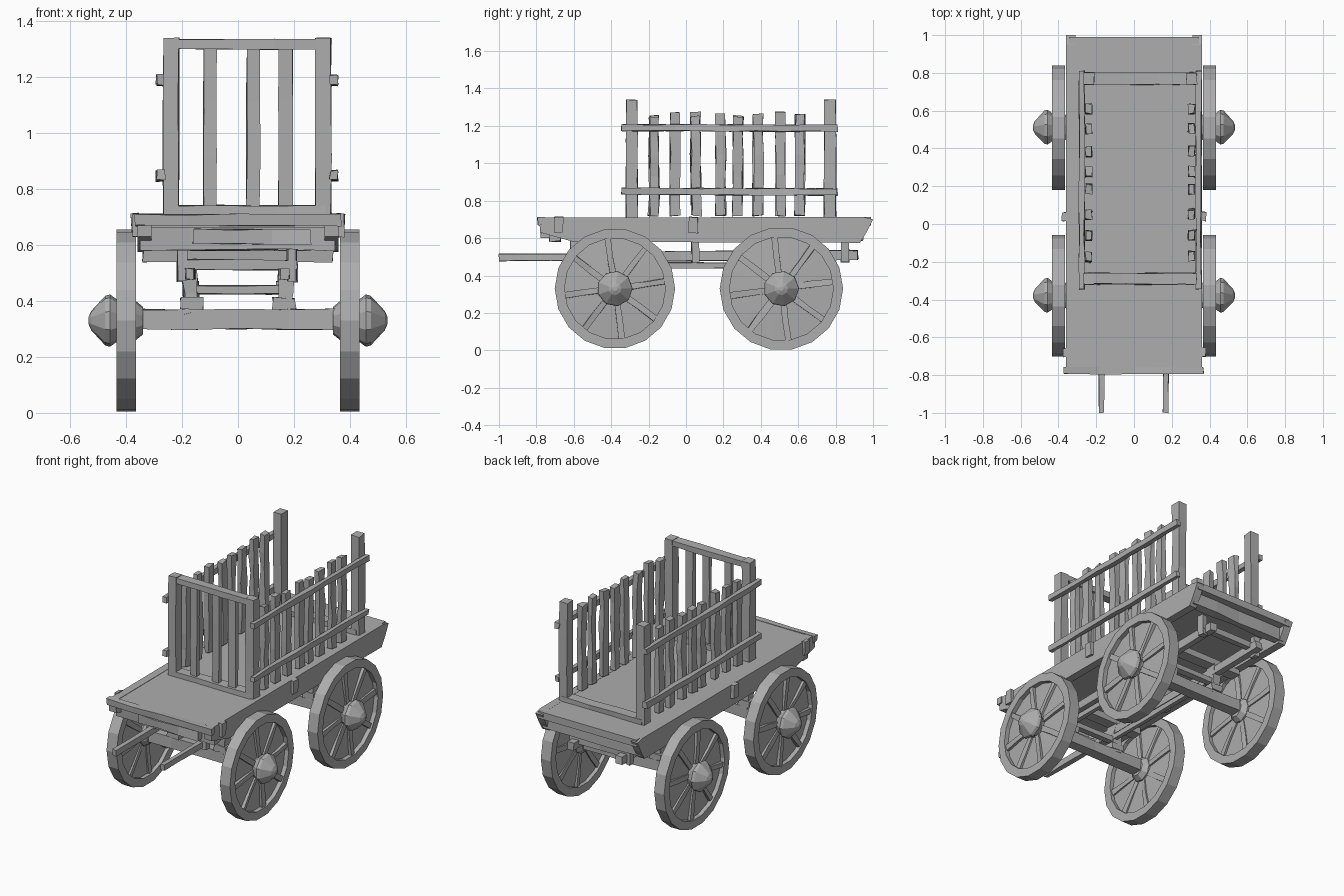
import bpy, bmesh, math, random
from mathutils import Vector

random.seed(4)
cube = bpy.data.objects.get("Cube")
if cube:
    bpy.data.objects.remove(cube, do_unlink=True)

# One plain weathered grey for the whole cart
grey = bpy.data.materials.new("weathered grey")
grey.use_nodes = True
colour = (0.42, 0.42, 0.42, 1)
grey.diffuse_color = colour
bsdf = next(n for n in grey.node_tree.nodes if n.type == 'BSDF_PRINCIPLED')
bsdf.inputs["Base Color"].default_value = colour
bsdf.inputs["Roughness"].default_value = 0.8


def finish(name, bm):
    bmesh.ops.remove_doubles(bm, verts=bm.verts, dist=1e-5)
    bmesh.ops.recalc_face_normals(bm, faces=bm.faces)
    mesh = bpy.data.meshes.new(name)
    bm.to_mesh(mesh)
    bm.free()
    mesh.materials.append(grey)
    obj = bpy.data.objects.new(name, mesh)
    bpy.context.collection.objects.link(obj)
    return obj


def loft(bm, rings, closed=False):
    """Skin a list of point rings, capping the ends unless closed."""
    vs = [[bm.verts.new(p) for p in ring] for ring in rings]
    n = len(vs[0])
    pairs = list(zip(vs, vs[1:])) + ([(vs[-1], vs[0])] if closed else [])
    for a, b in pairs:
        for i in range(n):
            j = (i + 1) % n
            bm.faces.new((a[i], a[j], b[j], b[i]))
    if not closed:
        bm.faces.new(vs[0])
        bm.faces.new(vs[-1])


def beam(name, start, end, width, depth, rough=0.0, cuts=1, side=(1, 0, 0)):
    """Timber from start to end; depth lies along 'side', width across it."""
    start, end = Vector(start), Vector(end)
    along = (end - start).normalized()
    v = along.cross(Vector(side)).normalized()
    u = v.cross(along).normalized()
    rings = []
    for k in range(cuts + 1):
        c = start.lerp(end, k / cuts)
        rings.append([c + u * (su * depth / 2 + random.uniform(-rough, rough))
                      + v * (sv * width / 2 + random.uniform(-rough, rough))
                      + along * random.uniform(-rough, rough)
                      for su, sv in ((-1, -1), (1, -1), (1, 1), (-1, 1))])
    bm = bmesh.new()
    loft(bm, rings)
    return finish(name, bm)


def lathe(name, profile, centre, flip, sides, closed=False):
    """Turn (offset, radius) pairs about an axis parallel to x."""
    x, y, z = centre
    bm = bmesh.new()
    rings = [[(x + flip * o, y + r * math.cos(2 * math.pi * i / sides),
               z + r * math.sin(2 * math.pi * i / sides)) for i in range(sides)]
             for o, r in profile]
    loft(bm, rings, closed)
    return finish(name, bm)


def wheel(label, flip, y, radius):
    c = Vector((flip * 0.4, y, 0.33))
    inner = radius - 0.052
    lathe(label + "_rim", [(-0.036, inner), (-0.036, radius), (0.034, radius), (0.034, inner)],
          c, flip, 18, True)
    # Thin dished panel behind the spokes
    lathe(label + "_panel", [(-0.02, 0.05), (-0.012, inner + 0.01), (0.006, inner + 0.01), (0.018, 0.05)],
          c, flip, 18)
    lathe(label + "_hub", [(-0.06, 0.05), (-0.03, 0.075), (0.03, 0.075), (0.058, 0.095),
                           (0.075, 0.09), (0.125, 0.035), (0.135, 0.012)], c, flip, 9)
    for i in range(8):
        a = math.radians(45 * i + 8)
        d = Vector((0, math.cos(a), math.sin(a)))
        beam(label + "_spoke", c + d * 0.05, c + d * (inner + 0.01), 0.032, 0.05, 0.004, 2)


for end, y, radius in (("front", -0.38, 0.322), ("rear", 0.51, 0.33)):
    for side, flip in (("left", 1), ("right", -1)):
        wheel(f"{end}_{side}_wheel", flip, y, radius)
        # Bolster uprights between axle and undercarriage
        beam(f"{end}_{side}_bolster", (flip * 0.165, y, 0.36), (flip * 0.175, y, 0.55),
             0.07, 0.05, 0.006, 3)
        beam(f"{end}_{side}_bolster_foot", (flip * 0.165, y, 0.37), (flip * 0.165, y, 0.41),
             0.08, 0.08, 0.005)
    beam(f"{end}_axle", (-0.36, y, 0.335), (0.36, y, 0.335), 0.07, 0.07, 0.004, 4, (0, 1, 0))
    beam(f"{end}_bolster_bar", (-0.17, y, 0.44), (0.17, y, 0.44), 0.03, 0.04, 0.003, 2, (0, 1, 0))
    beam(f"{end}_bed_bearer", (-0.34, y, 0.56), (0.34, y, 0.56), 0.04, 0.07, 0.003, 2, (0, 1, 0))

# Undercarriage beams running forward into the shafts
for side, x in (("left", 0.168), ("right", -0.172)):
    beam(f"{side}_shaft", (x, -1.0, 0.497), (x, -0.45, 0.497), 0.038, 0.03, 0.003, 4)
    beam(f"{side}_under_beam", (x, -0.5, 0.5), (x, 0.92, 0.51), 0.05, 0.045, 0.004, 6)
    beam(f"{side}_lower_brace", (x * 0.9, -0.38, 0.455), (x * 0.9, 0.51, 0.455), 0.03, 0.03, 0.003, 3)
    for y in (-0.6, 0.05, 0.85):
        beam(f"{side}_bed_support", (x * 1.15, y, 0.47), (x * 1.15, y, 0.6), 0.04, 0.035, 0.004)
for y in (-0.6, 0.85):
    beam("under_cross_bar", (-0.21, y, 0.53), (0.21, y, 0.53), 0.035, 0.04, 0.003, 2, (0, 1, 0))

# Bed floor, with side rails cut up at both ends
beam("bed_floor", (0, -0.775, 0.685), (0, 0.99, 0.69), 0.045, 0.69)
rail = [(-0.785, 0.71), (-0.78, 0.63), (-0.6, 0.58), (0.93, 0.575), (0.965, 0.63), (1.0, 0.7), (0.95, 0.713)]
for side, flip in (("left", 1), ("right", -1)):
    bm = bmesh.new()
    loft(bm, [[(flip * x, y, z) for y, z in rail] for x in (0.31, 0.36)])
    finish(f"{side}_bed_rail", bm)
    for y in (0.04, -0.68):
        beam(f"{side}_rail_strap", (flip * 0.365, y, 0.63), (flip * 0.368, y, 0.712), 0.045, 0.025, 0.004)
beam("front_lip", (-0.37, -0.775, 0.69), (0.37, -0.775, 0.69), 0.04, 0.035, 0.004, 4, (0, 1, 0))
beam("front_cross_beam", (-0.35, -0.7, 0.625), (0.35, -0.7, 0.625), 0.085, 0.06, 0.005, 4, (0, 1, 0))
beam("front_inset_board", (-0.16, -0.75, 0.632), (0.26, -0.75, 0.63), 0.05, 0.05, 0.005, 3, (0, 1, 0))
beam("rear_cross_beam", (-0.34, 0.92, 0.63), (0.34, 0.92, 0.63), 0.085, 0.05, 0.005, 4, (0, 1, 0))

# Side fences of posts, ragged slats and two long rails
slats = (-0.17, -0.06, 0.05, 0.185, 0.28, 0.385, 0.505, 0.61)
for side, x, out in (("left", 0.305, 1), ("right", -0.24, -1)):
    for end, y in (("front", -0.29), ("rear", 0.77)):
        beam(f"{end}_{side}_post", (x, y, 0.69), (x, y, 1.34), 0.062, 0.056, 0.003, 3)
    for y in slats:
        top = 1.26 + random.uniform(-0.015, 0.015)
        beam(f"{side}_slat", (x, y + random.uniform(-0.008, 0.008), 0.72), (x, y, top),
             0.05, 0.032, 0.005, 5)
    for z in (0.85, 1.19):
        beam(f"{side}_fence_rail", (x + out * 0.037, -0.345, z), (x + out * 0.037, 0.81, z - 0.003),
             0.035, 0.028, 0.004, 8)

# Front gate and the low sill at the rear
beam("gate_top_bar", (-0.26, -0.29, 1.318), (0.325, -0.29, 1.318), 0.036, 0.056, 0.003, 3, (0, 1, 0))
for name, y in (("gate_sill", -0.29), ("rear_sill", 0.77)):
    beam(name, (-0.25, y, 0.72), (0.315, y, 0.72), 0.045, 0.065, 0.003, 3, (0, 1, 0))
for x, w in ((-0.1, 0.045), (0.055, 0.048), (0.17, 0.05)):
    beam("gate_slat", (x, -0.29, 0.72), (x, -0.29, 1.31), 0.03, w, 0.003, 3)
